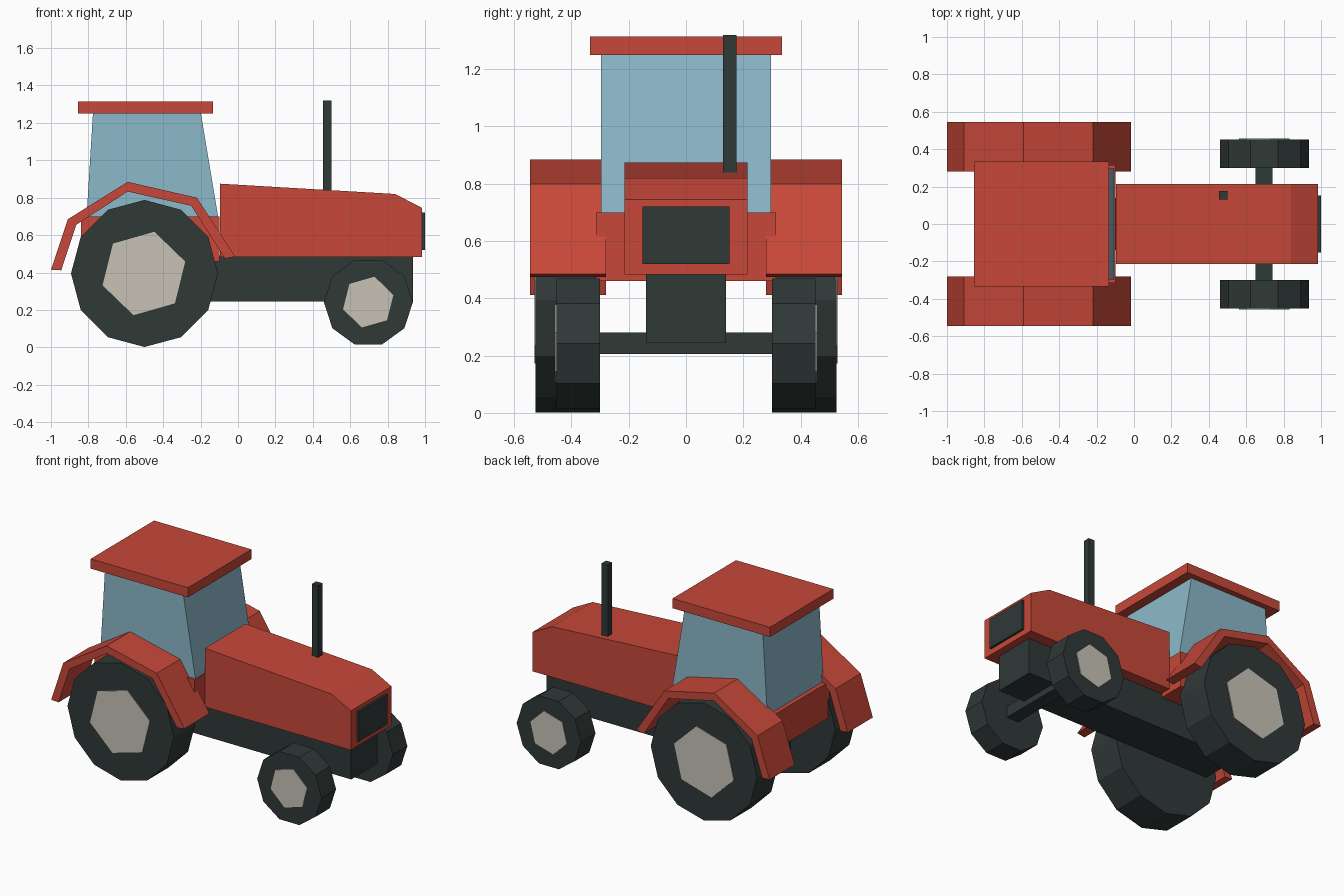
import bpy
from math import cos, sin, radians

if "Cube" in bpy.data.objects:
    bpy.data.objects.remove(bpy.data.objects["Cube"], do_unlink=True)


def material(name, r, g, b):
    mat = bpy.data.materials.new(name)
    mat.use_nodes = True
    mat.diffuse_color = (r, g, b, 1)
    mat.node_tree.nodes["Principled BSDF"].inputs["Base Color"].default_value = (r, g, b, 1)
    return mat


red = material("red paint", 0.57, 0.064, 0.041)
dark = material("dark rubber", 0.029, 0.041, 0.039)
glass = material("window blue", 0.26, 0.48, 0.59)
cream = material("hub cream", 0.57, 0.545, 0.47)


def extrude(name, profile, y0, y1, mat):
    """Extrude an (x, z) outline, listed clockwise from the front, between two y values."""
    n = len(profile)
    verts = [(x, y, z) for y in (y0, y1) for x, z in profile]
    faces = [tuple(reversed(range(n))), tuple(range(n, 2 * n))]
    faces += [(i, (i + 1) % n, (i + 1) % n + n, i + n) for i in range(n)]
    mesh = bpy.data.meshes.new(name)
    mesh.from_pydata(verts, [], faces)
    # Make every face point outwards
    import bmesh
    bm = bmesh.new()
    bm.from_mesh(mesh)
    bmesh.ops.recalc_face_normals(bm, faces=bm.faces)
    bm.to_mesh(mesh)
    bm.free()
    mesh.materials.append(mat)
    obj = bpy.data.objects.new(name, mesh)
    bpy.context.collection.objects.link(obj)
    return obj


def box(name, x0, x1, y0, y1, z0, z1, mat):
    return extrude(name, [(x0, z0), (x0, z1), (x1, z1), (x1, z0)], y0, y1, mat)


def polygon(cx, cz, radius, sides, turn=0):
    angles = [radians(turn + 360 * i / sides) for i in range(sides)]
    return [(cx + radius * cos(a), cz + radius * sin(a)) for a in angles]


# Chassis, front axle and bonnet
box("chassis", -0.68, 0.935, -0.14, 0.14, 0.245, 0.49, dark)
box("front_axle", 0.65, 0.74, -0.31, 0.31, 0.205, 0.28, dark)
extrude("bonnet", [(-0.095, 0.483), (-0.095, 0.875), (0.84, 0.82),
                   (0.985, 0.745), (0.985, 0.483)], -0.215, 0.215, red)
box("grille", 0.98, 1.0, -0.152, 0.152, 0.52, 0.72, dark)
box("exhaust_pipe", 0.455, 0.5, 0.13, 0.176, 0.82, 1.32, dark)

# Cab
box("cab_base", -0.84, -0.1, -0.315, 0.315, 0.46, 0.7, red)
extrude("cab_windows", [(-0.81, 0.69), (-0.775, 1.26), (-0.2, 1.26),
                        (-0.105, 0.69)], -0.297, 0.297, glass)
box("cab_roof", -0.855, -0.135, -0.335, 0.335, 1.25, 1.315, red)

# Wheels and mudguards on both sides
mudguard = [(-1.0, 0.415), (-0.91, 0.685), (-0.59, 0.885), (-0.22, 0.8), (-0.015, 0.485),
            (-0.07, 0.475), (-0.25, 0.757), (-0.59, 0.833), (-0.865, 0.655), (-0.945, 0.412)]
for side, s in (("left", 1), ("right", -1)):
    extrude("mudguard_" + side, mudguard, s * 0.28, s * 0.545, red)
    extrude("rear_tyre_" + side, polygon(-0.5, 0.395, 0.393, 12), s * 0.3, s * 0.525, dark)
    extrude("rear_hub_" + side, polygon(-0.503, 0.395, 0.23, 6, 16), s * 0.52, s * 0.529, cream)
    extrude("front_tyre_" + side, polygon(0.697, 0.242, 0.238, 10), s * 0.3, s * 0.453, dark)
    extrude("front_hub_" + side, polygon(0.696, 0.242, 0.14, 6, 16), s * 0.448, s * 0.457, cream)
